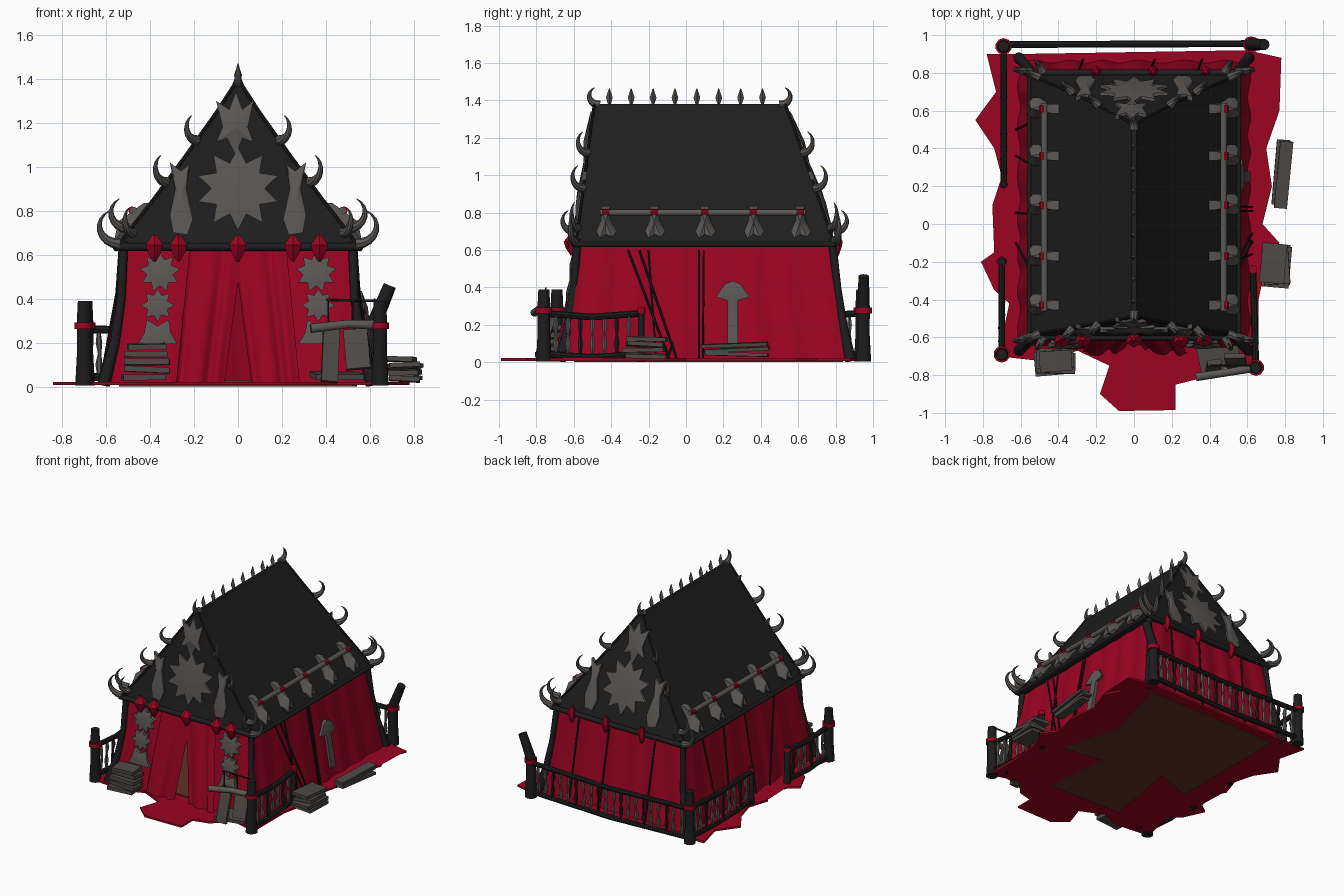
import bpy, bmesh, math, random
from mathutils import Vector as V, Matrix

if "Cube" in bpy.data.objects:
    bpy.data.objects.remove(bpy.data.objects["Cube"])
random.seed(4)

def material(name, c):
    m = bpy.data.materials.new(name)
    m.diffuse_color = (*c, 1)
    m.use_nodes = True
    m.node_tree.nodes["Principled BSDF"].inputs["Base Color"].default_value = m.diffuse_color
    return m

RED = material("red cloth", (0.33, 0.001, 0.015))
BLACK = material("black canvas", (0.013, 0.013, 0.013))
WOOD = material("dark wood", (0.012, 0.012, 0.012))
IRON = material("grey iron", (0.105, 0.096, 0.09))
PLANK = material("weathered plank", (0.075, 0.066, 0.06))
EARTH = material("brown floor", (0.115, 0.03, 0.02))

def finish(name, bm, mat, recalc=True):
    if recalc:
        bmesh.ops.recalc_face_normals(bm, faces=bm.faces)
    me = bpy.data.meshes.new(name)
    bm.to_mesh(me)
    bm.free()
    me.materials.append(mat)
    ob = bpy.data.objects.new(name, me)
    bpy.context.collection.objects.link(ob)
    return ob

def loft(bm, rings):
    """Skin a list of equal rings and cap both ends."""
    rs = [[bm.verts.new(p) for p in r] for r in rings]
    n = len(rs[0])
    for a, b in zip(rs, rs[1:]):
        for i in range(n):
            bm.faces.new((a[i], a[(i + 1) % n], b[(i + 1) % n], b[i]))
    bm.faces.new(rs[0][::-1])
    bm.faces.new(rs[-1])

def tube(name, pts, radii, mat, sides=10):
    pts = [V(p) for p in pts]
    if isinstance(radii, (int, float)):
        radii = [radii] * len(pts)
    chord = pts[-1] - pts[0]
    k = min(range(3), key=lambda i: abs(chord[i]))
    ref = V([float(i == k) for i in range(3)])
    rings = []
    for i, p in enumerate(pts):
        t = (pts[min(i + 1, len(pts) - 1)] - pts[max(i - 1, 0)]).normalized()
        u = t.cross(ref).normalized()
        w = t.cross(u)
        rings.append([p + radii[i] * (u * math.cos(a) + w * math.sin(a))
                      for a in [2 * math.pi * j / sides for j in range(sides)]])
    bm = bmesh.new()
    loft(bm, rings)
    return finish(name, bm, mat)

def horn(name, base, out, r, thick=0.024):
    base, out = V(base), V(out).normalized()
    pts, rad = [], []
    for i in range(9):
        a = math.radians(150) * i / 8
        pts.append(base + out * (r * math.sin(a) * 1.15) + V((0, 0, r * (1 - math.cos(a)))))
        rad.append(thick * (1 - i / 8) + 0.002)
    tube(name, pts, rad, IRON, 8)

def boss(name, pts, at, surf, h=0.03, mat=IRON):
    """Relief ornament: outline laid on a surface function, raised in the middle."""
    bm = bmesh.new()
    low = [bm.verts.new(surf(at[0] + u, at[1] + v, -0.01)) for u, v in pts]
    rim = [bm.verts.new(surf(at[0] + u, at[1] + v, 0.014)) for u, v in pts]
    mid = bm.verts.new(surf(at[0], at[1], h))
    n = len(pts)
    for i in range(n):
        j = (i + 1) % n
        bm.faces.new((low[i], low[j], rim[j], rim[i]))
        bm.faces.new((rim[i], rim[j], mid))
    bm.faces.new(low[::-1])
    finish(name, bm, mat)

def star(n, r, inner):
    return [((r if i % 2 == 0 else r * inner) * math.sin(math.pi * i / n),
             (r if i % 2 == 0 else r * inner) * math.cos(math.pi * i / n)) for i in range(2 * n)]

def cloth(name, a, b, c, d, folds, amp=0.008, nu=40, nv=6):
    """Pleated sheet between top edge a-b and bottom edge c-d."""
    a, b, c, d = map(V, (a, b, c, d))
    nrm = (b - a).cross(c - a).normalized()
    bm = bmesh.new()
    g = []
    for j in range(nv + 1):
        t = j / nv
        g.append([bm.verts.new(a.lerp(b, i / nu).lerp(c.lerp(d, i / nu), 0.8 * t + 0.2 * t * t)
                  + nrm * amp * (0.4 + 0.6 * t) * math.sin(2 * math.pi * folds * i / nu + 0.9 * math.sin(9 * i / nu)))
                  for i in range(nu + 1)])
    for j in range(nv):
        for i in range(nu):
            bm.faces.new((g[j][i], g[j + 1][i], g[j + 1][i + 1], g[j][i + 1]))
    finish(name, bm, RED, False)

def slab(name, loc, size, rot=(0, 0, 0), mat=PLANK):
    bm = bmesh.new()
    bmesh.ops.create_cube(bm, size=1)
    bmesh.ops.scale(bm, vec=size, verts=bm.verts)
    for ax, r in zip("XYZ", rot):
        bmesh.ops.rotate(bm, matrix=Matrix.Rotation(math.radians(r), 3, ax), verts=bm.verts)
    bmesh.ops.translate(bm, vec=loc, verts=bm.verts)
    finish(name, bm, mat)

# --- roof: lofted rectangles up to the ridge
Z = [0.62, 0.70, 0.85, 1.05, 1.25, 1.38]
HX = [0.56, 0.503, 0.385, 0.238, 0.096, 0.012]
YF = [-0.60, -0.58, -0.56, -0.535, -0.51, -0.49]
YB = [0.80, 0.77, 0.72, 0.65, 0.58, 0.53]

def at_z(tab, z):
    for i in range(5):
        if z <= Z[i + 1] or i == 4:
            return tab[i] + (tab[i + 1] - tab[i]) * (z - Z[i]) / (Z[i + 1] - Z[i])

bm = bmesh.new()
loft(bm, [[(-h, f, z), (h, f, z), (h, b, z), (-h, b, z)] for z, h, f, b in zip(Z, HX, YF, YB)])
finish("roof", bm, BLACK)
ends = ((YF, -1), (YB, 1))
for tab, sy in ends:
    tube("eave_roll", [(-0.56, tab[0], 0.635), (0.56, tab[0], 0.635)], 0.018, BLACK)
    for s in (-1, 1):
        tube("gable_edge", [(s * h, y, z) for h, y, z in zip(HX, tab, Z)], 0.008, BLACK, 8)
for s in (-1, 1):
    tube("side_eave_roll", [(s * 0.555, -0.6, 0.63), (s * 0.555, 0.8, 0.63)], 0.013, BLACK)

# --- cloth walls, front panels and door curtains
cloth("right_wall", (0.51, -0.57, 0.63), (0.51, 0.78, 0.63), (0.61, -0.65, 0.02), (0.61, 0.86, 0.02), 7, nu=90)
cloth("left_wall", (-0.51, 0.78, 0.63), (-0.51, -0.57, 0.63), (-0.61, 0.86, 0.02), (-0.61, -0.65, 0.02), 7, nu=90)
cloth("back_wall", (0.51, 0.78, 0.63), (-0.51, 0.78, 0.63), (0.61, 0.86, 0.02), (-0.61, 0.86, 0.02), 6, nu=90)
for s in (-1, 1):
    e = [((s * 0.51), -0.57, 0.63), (s * 0.18, -0.57, 0.63), (s * 0.58, -0.65, 0.02), (s * 0.22, -0.66, 0.02)]
    k = [(s * 0.22, -0.58, 0.63), (s * -0.02, -0.58, 0.63), (s * 0.28, -0.69, 0.02), (s * 0.06, -0.67, 0.02)]
    if s > 0:
        e, k = [e[1], e[0], e[3], e[2]], [k[1], k[0], k[3], k[2]]
    cloth("front_panel", *e, 1)
    cloth("door_curtain", *k, 2, 0.014)

# --- ragged ground cloth with entrance flap, and floor
outline = [(-.78, .9), (-.73, .7), (-.84, .55), (-.74, .4), (-.7, .25), (-.75, .1), (-.68, 0), (-.74, -.15), (-.81, -.2),
           (-.74, -.35), (-.66, -.42), (-.72, -.7), (-.45, -.73), (-.3, -.67), (-.13, -.75), (-.18, -.9), (-.08, -.99),
           (.22, -.985), (.22, -.85), (.34, -.82), (.45, -.7), (.66, -.76), (.66, -.4), (.7, -.2), (.77, -.1), (.68, 0),
           (.73, .2), (.7, .4), (.77, .6), (.71, .7), (.78, .88), (.6, .92), (-.6, .9)]
patch = [(-.54, .84), (-.54, -.1), (-.25, .0), (-.35, -.58), (.25, -.6), (.2, -.1), (.52, -.15), (.4, .3), (.54, .84)]
for nm, pts, z0, z1, mat in (("ground_cloth", outline, 0.008, 0.022, RED), ("floor", patch, 0.002, 0.03, EARTH)):
    bm = bmesh.new()
    loft(bm, [[(x, y, z) for x, y in pts] for z in (z0, z1)])
    bmesh.ops.triangulate(bm, faces=bm.faces)
    finish(nm, bm, mat)

# --- tent corner poles
for s in (-1, 1):
    tube("front_pole", [(s * .52, -.58, .66), (s * .53, -.6, .4), (s * .56, -.63, .2), (s * .61, -.67, .01)], [.022, .02, .023, .03], WOOD)
    tube("back_pole", [(s * .52, .78, .66), (s * .54, .81, .4), (s * .57, .84, .2), (s * .61, .88, .01)], [.022, .02, .023, .03], WOOD)

# --- iron ornaments on both gables
claw = [(-.04, .15), (0, .12), (.05, .16), (.025, .04), (.05, -.08), (.035, -.16), (-.03, -.17), (-.055, -.1), (-.025, .04)]
crest = [(-.09, .12), (-.03, .08), (0, .16), (.03, .08), (.08, .12), (.055, 0), (.08, -.07), (.03, -.05), (0, -.13),
         (-.04, -.05), (-.09, -.07), (-.06, 0)]
for tab, sy in ends:
    g = lambda x, z, d: (x, at_z(tab, z) + sy * d, z)
    boss("gable_star", star(10, 0.19, 0.64), (0, 0.9), g, 0.03)
    boss("gable_crest", crest, (-0.01, 1.18), g)
    for s in (-1, 1):
        boss("gable_claw", [(s * u, v) for u, v in claw], (s * 0.26, 0.86), g)
        # horns up the gable edges and clustered at the corners
        for z, r in ((1.12, .06), (.93, .065)):
            horn("edge_horn", (s * at_z(HX, z), at_z(tab, z), z), (s * .7, sy * .8, 0), r, .022)
        horn("corner_horn", (s * .5, tab[0] * .97, .72), (s * .9, sy * .35, 0), .072, .023)
        horn("corner_horn", (s * .54, tab[0], .65), (s * .97, sy * .2, 0), .08, .024)
        horn("corner_horn", (s * .48, tab[0], .7), (s * .45, sy * .8, 0), .06, .022)
    horn("ridge_horn", (0, tab[5] - sy * .03, 1.375), (0, sy, 0), .05)
    # red knots under the eaves
    for x in ((-.38, -.27, 0, .25, .37) if sy < 0 else (-.2, .1, .38)):
        y = tab[0] + sy * .008
        r = .046 if sy < 0 else .03
        tube("eave_knot", [(x, y, .57), (x, y, .61), (x, y, .645), (x, y, .69)], [.008, r * .75, r, .01], RED, 6)

# --- ridge spikes
for i in range(8):
    y = -.41 + i * .117
    tube("ridge_spike", [(0, y, 1.37), (0, y, 1.415), (0, y, 1.465)], [.004, .018, .002], IRON, 4)

# --- side roof rails with hanging claws
flare = [(-.025, .085), (.025, .085), (.03, .01), (.06, -.05), (.035, -.08), (0, -.065), (-.03, -.09), (-.05, -.05), (-.025, .01)]
for s in (-1, 1):
    tube("roof_rail", [(s * .475, -.46, .8), (s * .475, .64, .8)], .018, IRON)
    for y in (-.43, -.17, .1, .36, .61):
        boss("rail_claw", flare, (y, .75), lambda u, z, d: (s * (at_z(HX, z) + d * 1.4 + .012), u, z), .05)
        tube("claw_tie", [(s * .482, y - .02, .803), (s * .482, y + .02, .803)], .017, RED, 8)

# --- front wall stars and side wall axe emblem
front = lambda x, z, d: (x, -.665 + .13 * z - d, z)
for s in (-1, 1):
    boss("wall_star", star(9, .092, .66), (s * .355, .52), front, .026)
    boss("wall_star", star(8, .076, .64), (s * .365, .37), front, .026)
    boss("wall_plate", [(-.05, .06), (0, .03), (.05, .06), (.06, 0), (.09, -.05), (-.09, -.05), (-.06, 0)], (s * .365, .245), front, .03)
axe = [(-.028, -.03), (-.09, -.01), (-.04, .06), (0, .075), (.04, .06), (.09, -.01), (.028, -.03), (.028, -.26), (-.028, -.26)]
boss("axe_emblem", axe, (.25, .36), lambda u, z, d: (.62 - .165 * z + d, u, z), .03)

# --- fence posts with red bindings
def post(x, y, bend=0, top=.39, r=.042):
    tube("fence_post", [(x, y, .005), (x, y, .15), (x, y, .29), (x + bend, y, top)], [r, r * .8, r * .82, r * .7], WOOD)
    tube("post_binding", [(x, y, .262), (x, y, .292)], r * 1.05, RED)

post(-.7, -.69)
post(.645, -.76)
post(-.69, .94)
post(.62, .95, .07, .46)
post(-.7, -.2, 0, .3, .028)
post(.63, -.24, 0, .27, .022)
post(-.69, .21, 0, .3, .022)

# --- fence runs
def fence(a, b):
    a, b = V((*a, 0)), V((*b, 0))
    for z, r in ((.045, .018), (.262, .018)):
        m = a.lerp(b, .5) + V((0, 0, z - .02))
        tube("fence_rail", [a + V((0, 0, z)), m, b + V((0, 0, z))], r, WOOD, 8)
    n = int((b - a).length / .062)
    for i in range(1, n):
        p = a.lerp(b, i / n)
        tube("baluster", [p + V((random.uniform(-.006, .006), 0, z)) for z in (.04, .1, .15, .2, .25)],
             [.007, .016, .008, .015, .008], IRON if i % 3 else WOOD, 6)

fence((-.69, .95), (.62, .955))
fence((-.7, -.69), (-.7, -.2))
fence((-.69, .94), (-.69, .21))
fence((.645, -.76), (.63, -.24))

# --- leaning spears and stakes along the sides
for y0, y1 in ((-.31, -.09), (-.25, -.05), (-.2, -.16), (.02, -.1), (.07, .07), (.095, .09)):
    tube("leaning_stake", [(.52, y0, .6 if y0 != .02 else .35), (.625, y1, .02)], .006, WOOD, 6)
for y0, y1 in ((-.3, -.1), (.05, .06), (.3, .36), (.55, .5)):
    tube("leaning_stake", [(-.52, y0, .6), (-.625, y1, .02)], .006, WOOD, 6)
for x in (-.3, .08, .33):
    tube("back_stake", [(x, .795, .6), (x + .03, .87, .03)], .006, WOOD, 6)

# --- plank piles
def pile(x, y, sx, sy, z0, z1, n):
    for i in range(n):
        z = z0 + (z1 - z0) * (i + .5) / n
        slab("plank", (x + random.uniform(-.012, .012), y + random.uniform(-.015, .015), z),
             (sx * random.uniform(.8, 1), sy * random.uniform(.8, 1), (z1 - z0) / n * .75),
             (random.uniform(-4, 4), random.uniform(-4, 4), random.uniform(-7, 7)))

pile(-.42, -.725, .21, .13, .025, .2, 5)
pile(.745, -.22, .15, .23, .02, .14, 4)
pile(.79, .26, .075, .36, .03, .105, 3)

# --- front right rack: rail, leaning slabs and thin frame
tube("rack_rail", [(.33, -.81, .265), (.5, -.785, .285), (.645, -.76, .28)], [.022, .02, .023], IRON)
slab("rack_slab", (.42, -.76, .15), (.075, .03, .26), (-12, 4, 8))
slab("rack_slab", (.54, -.73, .17), (.11, .025, .19), (-20, -5, 0))
slab("rack_shelf", (.45, -.7, .05), (.22, .14, .025), (5, 0, 12))
for x in (.41, .52, .62):
    tube("rack_bar", [(x, -.75, .27), (x, -.75, .4)], .005, WOOD, 6)
tube("rack_bar", [(.4, -.75, .395), (.63, -.75, .39)], .006, WOOD, 6)

# --- smooth rounded parts, keep creases sharp
bpy.ops.object.select_all(action='SELECT')
bpy.context.view_layer.objects.active = bpy.data.objects["roof"]
bpy.ops.object.shade_smooth_by_angle(angle=math.radians(38))
